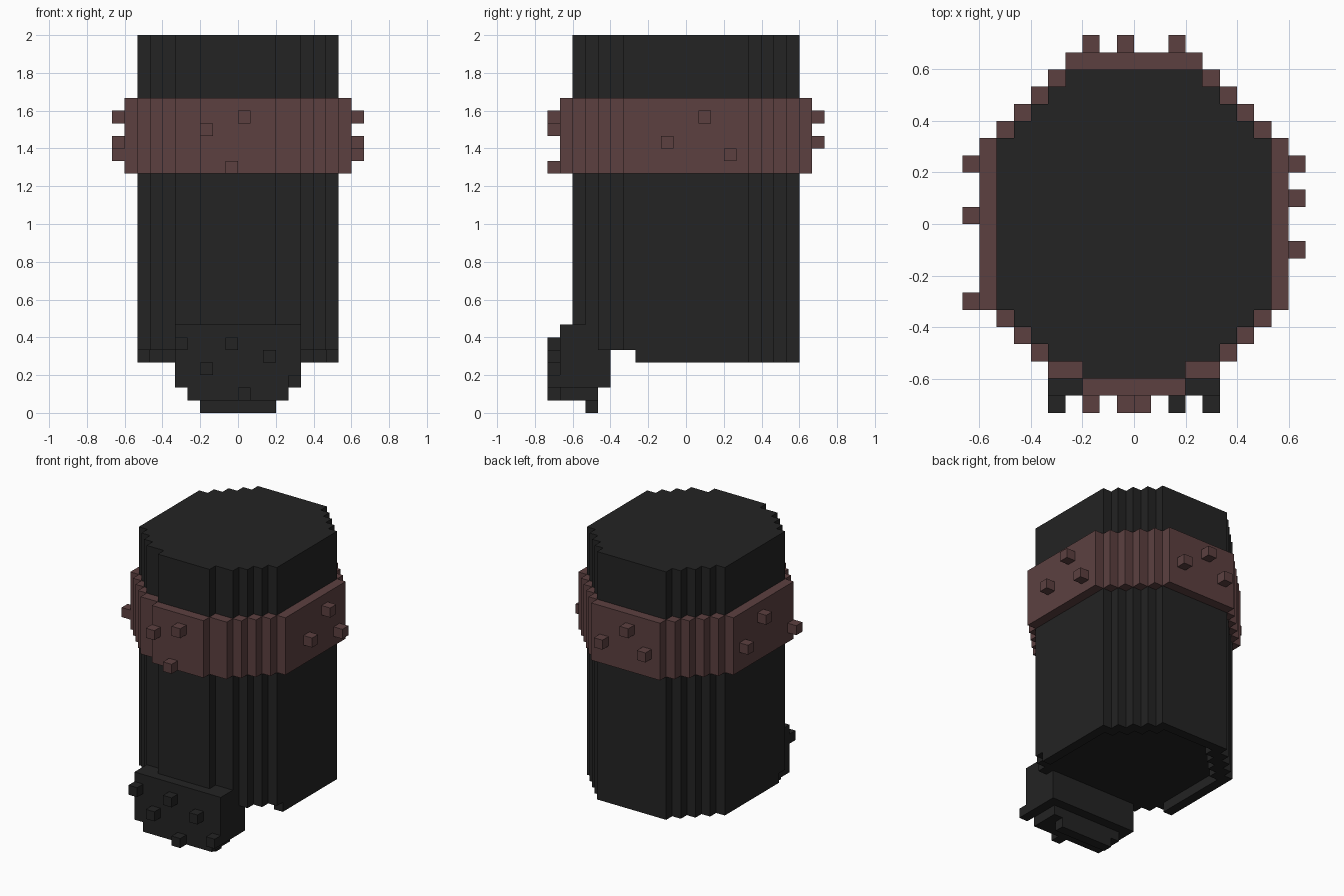
import bpy, bmesh

if "Cube" in bpy.data.objects:
    bpy.data.objects.remove(bpy.data.objects["Cube"])

U = 1 / 15  # one voxel


def material(name, rgb):
    m = bpy.data.materials.new(name)
    m.diffuse_color = (*rgb, 1)
    m.use_nodes = True
    m.node_tree.nodes["Principled BSDF"].inputs["Base Color"].default_value = m.diffuse_color
    return m


DARK = material("charcoal", (0.017, 0.017, 0.017))
BROWN = material("dull_brown", (0.107, 0.051, 0.051))


def side(rows):
    """Stepped right-hand edge, front to back, from (y_end, half_width) rows."""
    pts, y = [], rows[0]
    for y_end, half in rows[1:]:
        pts += [(half, y), (half, y_end)]
        y = y_end
    return pts


def mirrored(pts):
    return [(-x, y) for x, y in reversed(pts)]


def finish(bm, name, mat):
    bmesh.ops.recalc_face_normals(bm, faces=bm.faces)
    me = bpy.data.meshes.new(name)
    bm.to_mesh(me)
    bm.free()
    me.materials.append(mat)
    bpy.context.collection.objects.link(bpy.data.objects.new(name, me))


def prism(name, pts, z0, z1, mat):
    bm = bmesh.new()
    face = bm.faces.new([bm.verts.new((x * U, y * U, z0 * U)) for x, y in pts])
    ext = bmesh.ops.extrude_face_region(bm, geom=[face])
    top = [v for v in ext["geom"] if isinstance(v, bmesh.types.BMVert)]
    bmesh.ops.translate(bm, verts=top, vec=(0, 0, (z1 - z0) * U))
    finish(bm, name, mat)


def box(name, half, y0, y1, z0, z1, mat):
    prism(name, [(-half, y0), (half, y0), (half, y1), (-half, y1)], z0, z1, mat)


def studs(name, cells, mat):
    bm = bmesh.new()
    for c in cells:
        new = bmesh.ops.create_cube(bm, size=U)["verts"]
        bmesh.ops.translate(bm, verts=new, vec=[(k + 0.5) * U for k in c])
    finish(bm, name, mat)


# Main column
body = side([-9, (-8, 3), (-7, 5), (-6, 6), (-5, 7), (5, 8),
             (6, 7), (7, 6), (8, 5), (9, 4)])
prism("body", body + mirrored(body), 5, 30, DARK)

# Rim under the column, open toward the front
outer = side([-4, (5, 8), (6, 7), (7, 6), (8, 5), (9, 4)])
inner = side([-4, (4, 7), (5, 6), (6, 5), (7, 4), (8, 3)])
prism("bottom_rim", outer + mirrored(outer) + inner_left
      if (inner_left := [(-x, y) for x, y in inner] + inner[::-1]) else [], 4, 5, DARK)

# Band around the column
band = side([-10, (-9, 3), (-8, 5), (-7, 6), (-6, 7), (-5, 8), (5, 9),
             (6, 8), (7, 7), (8, 6), (9, 5), (10, 4)])
prism("band", band + mirrored(band), 19, 25, BROWN)

# Band studs: front, back, right, left
studs("band_studs",
      [(-3, -11, 22), (0, -11, 23), (-1, -11, 19)]
      + [(2, 10, 21), (-1, 10, 23), (-3, 10, 21)]
      + [(9, -2, 21), (9, 1, 23), (9, 3, 20)]
      + [(-10, 3, 21), (-10, 0, 23), (-10, -5, 20)], BROWN)

# Jutting front block, stepping in toward the ground
box("front_block", 5, -10, -6, 2, 7, DARK)
box("front_block_step", 4, -10, -7, 1, 2, DARK)
box("front_block_tip", 3, -8, -7, 0, 1, DARK)
studs("front_block_studs",
      [(x, -11, z) for x, z in
       [(-5, 5), (-1, 5), (2, 4), (-3, 3), (0, 1), (4, 2)]], DARK)
